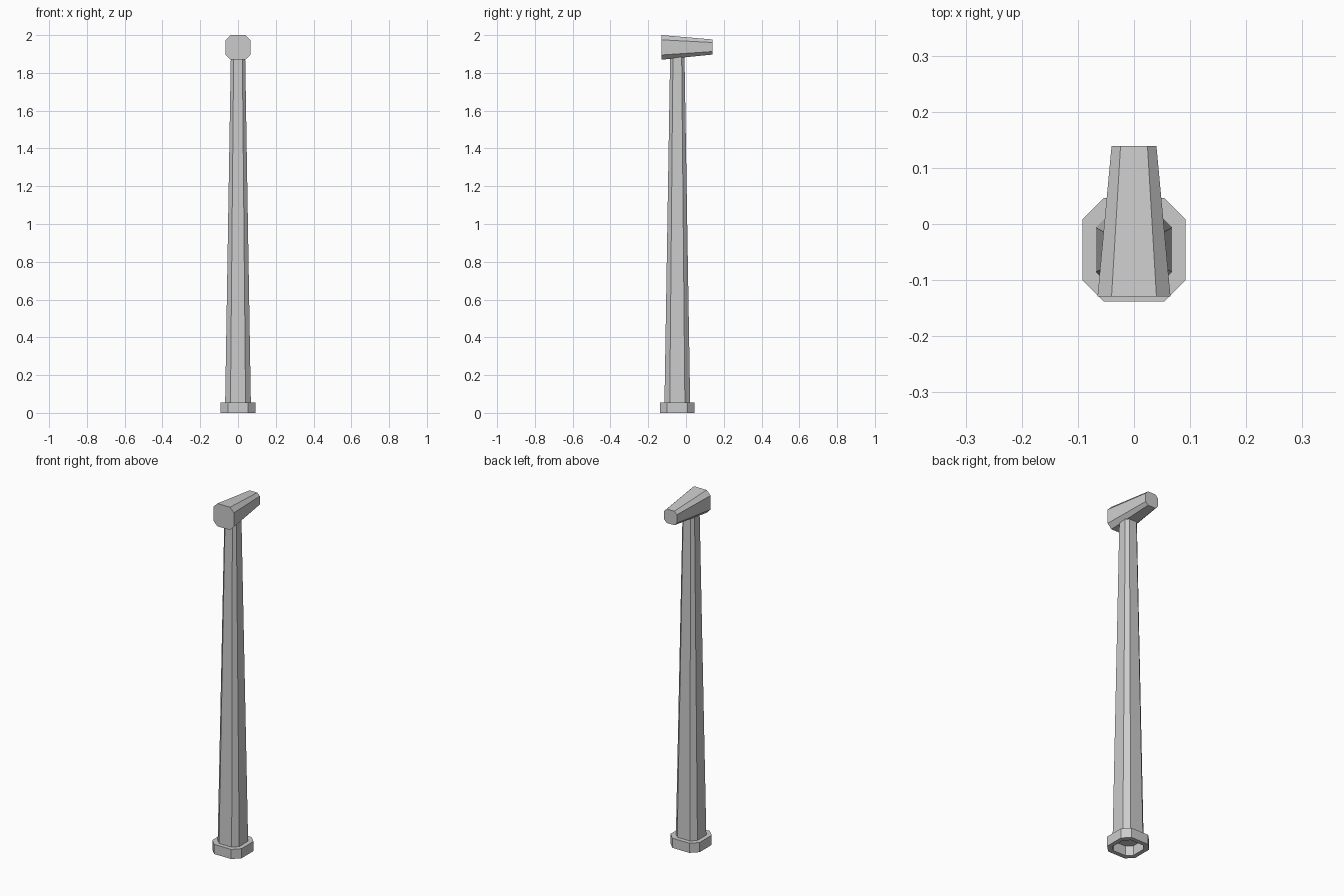
import bpy, bmesh
from mathutils import Vector

if "Cube" in bpy.data.objects:
    bpy.data.objects.remove(bpy.data.objects["Cube"])

POLE_Y = -0.046  # the pole stands slightly forward of centre


def octagon(half, flat):
    """Square section of the given half-width with chamfered corners."""
    return [(flat, -half), (half, -flat), (half, flat), (flat, half),
            (-flat, half), (-half, flat), (-half, -flat), (-flat, -half)]


def loft(name, rings, closed=False):
    """Skin a list of point rings; cap the ends, or join last ring to first."""
    bm = bmesh.new()
    loops = [[bm.verts.new(p) for p in ring] for ring in rings]
    pairs = list(zip(loops, loops[1:]))
    if closed:
        pairs.append((loops[-1], loops[0]))
    else:
        bm.faces.new(loops[0])
        bm.faces.new(loops[-1])
    for a, b in pairs:
        for i in range(len(a)):
            j = (i + 1) % len(a)
            bm.faces.new((a[i], a[j], b[j], b[i]))
    bmesh.ops.recalc_face_normals(bm, faces=bm.faces)
    mesh = bpy.data.meshes.new(name)
    bm.to_mesh(mesh)
    bm.free()
    obj = bpy.data.objects.new(name, mesh)
    bpy.context.collection.objects.link(obj)
    return obj


def flat_ring(half, flat, z):
    return [Vector((x, y + POLE_Y, z)) for x, y in octagon(half, flat)]


def upright_ring(half, flat, y, z):
    return [Vector((a, y, b + z)) for a, b in octagon(half, flat)]


# Base collar: octagonal ring, open underneath
loft("base_collar", [flat_ring(0.092, 0.054, 0), flat_ring(0.092, 0.054, 0.055),
                     flat_ring(0.068, 0.040, 0.055), flat_ring(0.068, 0.040, 0)],
     closed=True)

# Tapered pole, running just into the head
loft("pole", [flat_ring(0.068, 0.040, 0.055), flat_ring(0.038, 0.023, 1.89)])

# Tapered head lying along y, large end at the front
loft("head", [upright_ring(0.065, 0.040, -0.129, 1.935),
              upright_ring(0.040, 0.024, 0.139, 1.937)])
